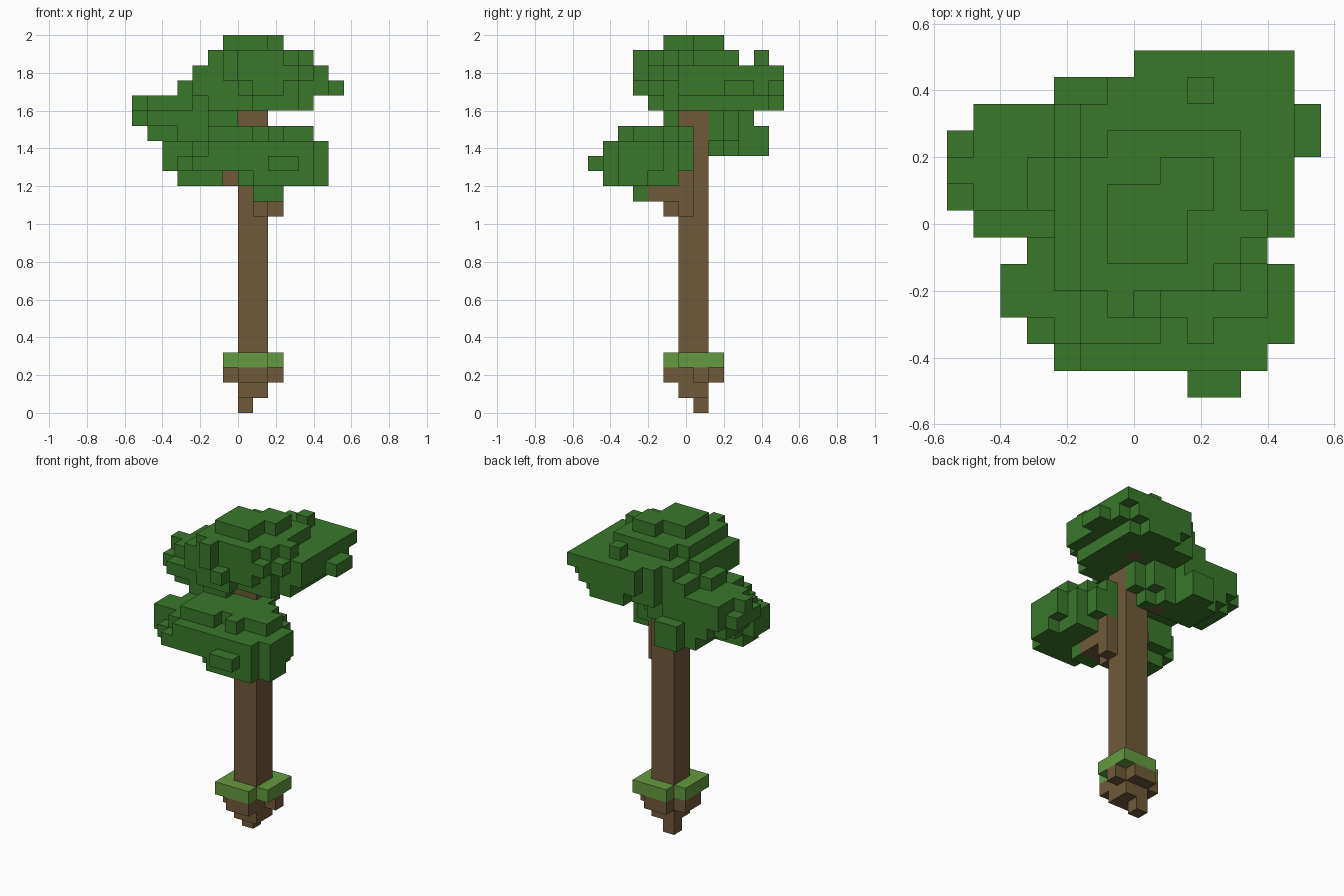
import bpy
import bmesh
from mathutils import Vector

VOXEL = 0.08
ORIGIN = Vector((-0.56, -0.52, 0.0))

cube = bpy.data.objects.get("Cube")
if cube:
    bpy.data.objects.remove(cube, do_unlink=True)


def make_material(name, red, green, blue):
    colour = (red, green, blue, 1.0)
    material = bpy.data.materials.new(name)
    material.use_nodes = True
    material.diffuse_color = colour
    shader = material.node_tree.nodes["Principled BSDF"]
    shader.inputs["Base Color"].default_value = colour
    shader.inputs["Roughness"].default_value = 0.9
    return material


bark = make_material("bark brown", 0.16, 0.1, 0.042)
leaf = make_material("leaf green", 0.042, 0.185, 0.024)
grass = make_material("grass green", 0.13, 0.32, 0.05)


def fill(layers):
    """Cells of every layer; each layer is a list of x0, x1, y0, y1 blocks."""
    cells = set()
    for level, blocks in layers.items():
        for x0, x1, y0, y1 in blocks:
            cells.update((x, y, level) for x in range(x0, x1) for y in range(y0, y1))
    return cells


# Trunk: a square column
trunk = fill({level: [(7, 9, 6, 8)] for level in range(4, 20)})

# Roots: a clod tapering to a point below the grass
roots = fill({
    0: [(7, 8, 7, 8)],
    1: [(7, 9, 6, 8)],
    2: [(7, 9, 5, 9), (6, 7, 6, 8), (9, 10, 7, 8)],
})

# Grass: a square collar with two opposite corners missing
grass_collar = fill({3: [(6, 9, 5, 8), (7, 10, 6, 9)]})

# Branches: short stubs reaching from the trunk into the leaves
branches = fill({
    13: [(8, 9, 5, 6), (9, 10, 6, 7)],
    14: [(8, 10, 4, 6), (9, 10, 6, 7)],
    15: [(6, 7, 5, 7), (9, 10, 6, 7)],
    17: [(6, 7, 8, 9)],
    20: [(9, 10, 9, 10)],
})

# Top crown: a dome overhanging the back left corner, stepped at the front left
top_crown = fill({
    24: [(6, 9, 5, 8), (8, 10, 7, 9)],
    23: [(5, 11, 5, 9), (6, 11, 9, 10), (5, 10, 4, 5), (11, 12, 6, 7),
         (6, 7, 3, 4), (9, 10, 11, 12)],
    22: [(4, 13, 6, 9), (5, 13, 9, 11), (6, 13, 11, 12), (7, 13, 12, 13),
         (4, 12, 5, 6), (4, 11, 4, 5), (6, 7, 3, 4)],
    21: [(3, 13, 7, 9), (4, 13, 6, 11), (6, 13, 11, 12), (7, 12, 12, 13),
         (13, 14, 9, 11), (4, 11, 5, 6), (4, 10, 4, 5), (7, 8, 3, 4)],
    20: [(4, 12, 6, 11), (5, 11, 5, 6), (5, 8, 4, 5), (6, 12, 11, 12), (8, 11, 12, 13)],
})

# Side clump: hangs below the crown on the right
side_clump = fill({
    20: [(0, 1, 8, 9), (1, 5, 7, 10), (1, 4, 10, 11)],
    19: [(0, 7, 7, 10), (7, 9, 8, 9), (7, 8, 9, 10), (1, 7, 6, 7), (1, 6, 10, 11),
         (5, 7, 5, 6)],
    18: [(1, 7, 7, 10), (7, 9, 8, 9), (7, 8, 9, 10), (2, 6, 10, 11), (4, 6, 11, 12),
         (3, 7, 6, 7)],
    17: [(3, 6, 8, 11), (4, 6, 11, 12), (5, 7, 8, 10), (7, 8, 8, 9)],
})

# Front clump: a wide cushion of leaves in front of the trunk
front_clump = fill({
    18: [(5, 12, 3, 5), (5, 11, 5, 6), (5, 8, 2, 3), (9, 10, 2, 3), (9, 10, 6, 7)],
    17: [(5, 12, 1, 2), (4, 13, 2, 3), (2, 13, 3, 5), (3, 12, 5, 6), (9, 11, 6, 7)],
    16: [(4, 12, 1, 2), (3, 13, 2, 3), (2, 13, 3, 5), (3, 12, 5, 6),
         (9, 11, 6, 7), (9, 11, 0, 1)],
    15: [(8, 12, 1, 2), (7, 13, 2, 4), (3, 6, 3, 5), (7, 12, 4, 6)],
    14: [(8, 10, 3, 4)],
})

parts = [
    ("trunk", trunk, bark),
    ("roots", roots, bark),
    ("grass_collar", grass_collar, grass),
    ("branches", branches, bark),
    ("top_crown", top_crown, leaf),
    ("side_clump", side_clump, leaf),
    ("front_clump", front_clump, leaf),
]

# Each cell belongs to the first part that claims it
occupied = set()
for name, cells, material in parts:
    cells -= occupied
    occupied |= cells


def build_part(name, cells, material):
    """Skin the outer sides of the cells and merge flat neighbours."""
    bm = bmesh.new()
    corners = {}

    def corner(point):
        key = tuple(round(value) for value in point)
        if key not in corners:
            corners[key] = bm.verts.new(ORIGIN + Vector(key) * VOXEL)
        return corners[key]

    for cell in sorted(cells):
        base = Vector(cell)
        for axis in range(3):
            u, v, n = (Vector([float(i == (axis + s) % 3) for i in range(3)])
                       for s in (1, 2, 0))
            for side in (-1, 1):
                neighbour = tuple(round(value) for value in base + n * side)
                if neighbour in occupied:
                    continue
                start = base + n * max(side, 0)
                ring = [start, start + u, start + u + v, start + v]
                if side < 0:
                    ring.reverse()
                bm.faces.new([corner(point) for point in ring])

    bmesh.ops.dissolve_limit(bm, angle_limit=0.01, verts=bm.verts[:], edges=bm.edges[:])
    mesh = bpy.data.meshes.new(name)
    bm.to_mesh(mesh)
    bm.free()
    mesh.materials.append(material)
    bpy.context.collection.objects.link(bpy.data.objects.new(name, mesh))


for name, cells, material in parts:
    build_part(name, cells, material)
